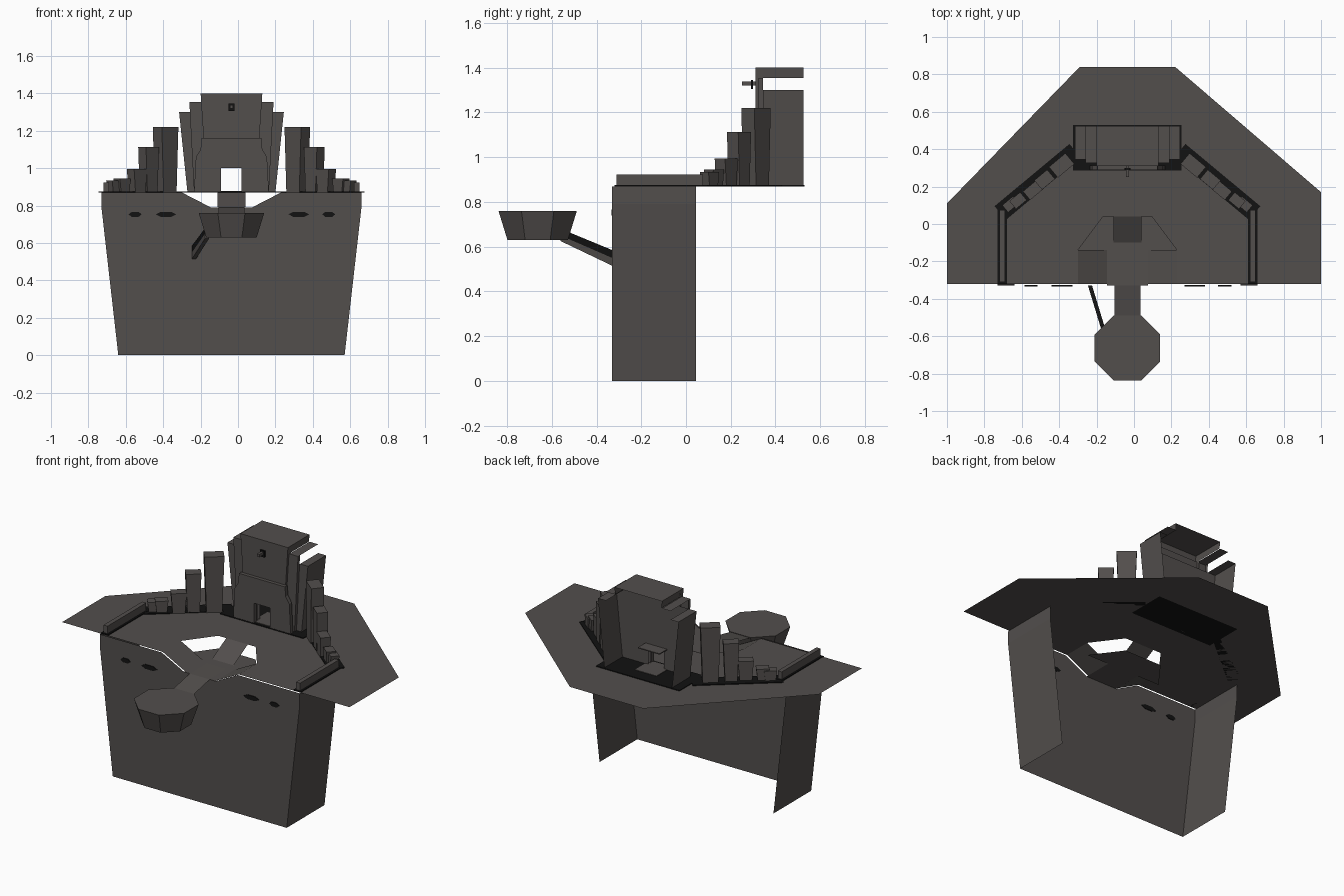
import bpy, bmesh, math
from mathutils import Vector

if "Cube" in bpy.data.objects:
    bpy.data.objects.remove(bpy.data.objects["Cube"])

C = -0.035          # symmetry line of the structure
DECK, PIT = 0.87, 0.79
BACK = 0.525


def material(name, rgb):
    m = bpy.data.materials.new(name)
    m.diffuse_color = (*rgb, 1)
    m.use_nodes = True
    m.node_tree.nodes["Principled BSDF"].inputs["Base Color"].default_value = m.diffuse_color
    return m


STONE = material("dark stone", (0.085, 0.077, 0.073))
BLACK = material("black trim", (0.006, 0.006, 0.006))


def build(name, faces, mat=STONE, solid=False):
    """Mesh from a list of polygons (each a list of points)."""
    bm = bmesh.new()
    for f in faces:
        bm.faces.new([bm.verts.new(p) for p in f])
    bmesh.ops.remove_doubles(bm, verts=bm.verts, dist=1e-5)
    if solid:
        bmesh.ops.recalc_face_normals(bm, faces=bm.faces)
    me = bpy.data.meshes.new(name)
    bm.to_mesh(me)
    bm.free()
    ob = bpy.data.objects.new(name, me)
    bpy.context.collection.objects.link(ob)
    me.materials.append(mat)
    return ob


def loft(name, a, b, mat=STONE):
    """Closed solid between two matching outlines."""
    n = len(a)
    sides = [[a[i], a[(i + 1) % n], b[(i + 1) % n], b[i]] for i in range(n)]
    return build(name, [a[::-1], b] + sides, mat, True)


def box(name, x0, x1, y0, y1, z0, z1, mat=STONE):
    r = [(x0, y0), (x1, y0), (x1, y1), (x0, y1)]
    return loft(name, [(x, y, z0) for x, y in r], [(x, y, z1) for x, y in r], mat)


# deck with a notch for the sunken landing
notch = [(-.265, -.32), (-.265, -.14), (-.13, .04), (.13, .04), (.265, -.14), (.265, -.32)]
outline = [(-1, -.32)] + [(C + u, y) for u, y in notch] + \
          [(1, -.32), (1, .17), (.22, .84), (-.29, .84), (-1, .11)]
build("deck", [[(x, y, DECK) for x, y in outline]])

# sunken landing floor and its three ramps
floor = [(-.11, -.33), (.11, -.33), (.11, -.14), (.265, -.14), (.13, .04),
         (-.13, .04), (-.265, -.14), (-.11, -.14)]
build("landing_floor", [[(C + u, y, PIT) for u, y in floor]])
build("back_ramp", [[(C - .075, -.1, PIT + .002), (C + .075, -.1, PIT + .002),
                     (C + .075, .04, DECK), (C - .075, .04, DECK)]])
for s, side in ((-1, "left"), (1, "right")):
    ramp = [(C + s * .11, -.32, PIT), (C + s * .265, -.32, DECK),
            (C + s * .265, -.14, DECK), (C + s * .11, -.14, PIT)]
    build(side + "_ramp", [ramp[::s]])

# base: front wall and two side walls, open behind
Y0, Y1, TOP, FOOT = -.33, .045, .695, .605
front = [(-FOOT, 0), (FOOT, 0), (TOP, PIT), (TOP, DECK), (.265, DECK), (.11, PIT),
         (-.11, PIT), (-.265, DECK), (-TOP, DECK), (-TOP, PIT)]
walls = [[(C + u, Y0, z) for u, z in front]]
for s in (-1, 1):
    for (u0, z0), (u1, z1) in (((FOOT, 0), (TOP, PIT)), ((TOP, PIT), (TOP, DECK))):
        q = [(C + s * u0, Y0, z0), (C + s * u0, Y1, z0),
             (C + s * u1, Y1, z1), (C + s * u1, Y0, z1)]
        walls.append(q[::s])
build("base_walls", walls)

# dark openings high on the front wall
for i, (x, w) in enumerate(((-.55, .035), (-.385, .055), (.325, .055), (.485, .035))):
    ring = [(x + w * math.cos(k * math.pi / 3), .753 + .016 * math.sin(k * math.pi / 3))
            for k in range(6)]
    loft("wall_opening_%d" % i, [(a, Y0 - .004, z) for a, z in ring],
         [(a, Y0 + .004, z) for a, z in ring], BLACK)


# octagonal hanging platform
def octagon(apothem, z):
    r = apothem / math.cos(math.pi / 8)
    return [(C + r * math.cos((k + .5) * math.pi / 4),
             -.663 + r * math.sin((k + .5) * math.pi / 4), z) for k in range(8)]


loft("platform", octagon(.135, .63), octagon(.175, .76))

# sloping bridge from the platform to the landing
path = [(-.49, .757), (-.33, PIT), (-.16, PIT + .002)]
build("bridge", [[(C - .07, a[0], a[1]), (C + .07, a[0], a[1]),
                  (C + .07, b[0], b[1]), (C - .07, b[0], b[1])]
                 for a, b in zip(path, path[1:])])


# diagonal strut below the platform
def strut(name, wall_z, pod_z, mat):
    def end(x, y, z):
        return [(x - .011, y, z[0]), (x + .011, y, z[0]), (x + .011, y, z[1]), (x - .011, y, z[1])]
    loft(name, end(-.235, -.33, wall_z), end(-.165, -.56, pod_z), mat)


strut("strut_beam", (.515, .55), (.625, .65), STONE)
strut("strut_rail", (.55, .585), (.65, .68), BLACK)

# parapets and stepped pillars, mirrored left and right
steps = [(.625, .105, .075, .05, .935), (.585, .125, .075, .055, .945),
         (.505, .18, .09, .06, .995), (.443, .237, .09, .065, 1.113),
         (.352, .313, .115, .075, 1.22)]
for s, side in ((-1, "left"), (1, "right")):
    x = C + s * .67
    box(side + "_parapet", x - .014, x + .014, -.31, .075, DECK, .923)
    box(side + "_parapet_foot", x - .025, x + .025, -.32, .085, DECK, DECK + .006, BLACK)
    along = Vector((-s * .77, .64, 0))
    across = Vector((s * .64, .77, 0))

    def rect(cx, cy, l, t, z):
        o = Vector((C + s * cx, cy, z))
        return [o + along * l * a / 2 + across * t * b / 2
                for a, b in ((-1, -1), (1, -1), (1, 1), (-1, 1))]
    for i, (cx, cy, l, t, z) in enumerate(steps):
        loft("%s_pillar_%d" % (side, i), rect(cx, cy, l * .78, t, DECK), rect(cx, cy, l, t, z))
    loft(side + "_pillar_foot", rect(.48, .225, .52, .095, DECK),
         rect(.48, .225, .52, .095, DECK + .005), BLACK)

# central tower: three nested tiers, each a front sheet with a doorway
box("tower_foot", C - .29, C + .29, .285, .53, DECK, DECK + .005, BLACK)
DOOR, LINTEL = .055, 1.0


def front_sheet(y, profile):
    """Front polygon from the right-hand outline points, with a door gap."""
    right = [(DOOR, LINTEL), (DOOR, DECK)] + profile
    pts = right + [(-u, z) for u, z in right[::-1]]
    return [(C + u, y, z) for u, z in pts]


tiers = [("outer", .28, .235, 1.3, .345, BACK, .225),
         ("middle", .225, .2, 1.355, .325, .345, .165),
         ("centre", .165, .13, 1.4, .31, .345, 0)]
for name, t, b, z, y, yb, inner in tiers:
    faces = [front_sheet(y, [(b, DECK), (t, z)])]
    for s in (-1, 1):
        side = [(C + s * b, y, DECK), (C + s * b, yb, DECK),
                (C + s * t, yb, z), (C + s * t, y, z)]
        cap = [(C + s * inner, y, z), (C + s * t, y, z),
               (C + s * t, BACK, z), (C + s * inner, BACK, z)]
        faces += [side[::s], cap[::s]]
        if inner == 0:      # roof rim running back
            k = t - .004
            rim = [(C + s * k, .345, 1.355), (C + s * k, BACK, 1.355),
                   (C + s * t, BACK, z), (C + s * t, .345, z)]
            faces.append(rim[::s])
    build("tower_" + name, faces)

# raised door surround
surround = [(.2, DECK), (.19, 1.06), (.165, 1.1), (.16, 1.16)]
loft("door_surround", front_sheet(.288, surround), front_sheet(.312, surround))

# doorway canopy and threshold behind the door
box("door_canopy", C - .075, C + .075, .3, .42, LINTEL, LINTEL + .006)
box("door_threshold", C - .075, C + .075, .3, .45, DECK, DECK + .008)

# small bracket on the tower front
box("bracket_arm", C - .008, C + .008, .25, .312, 1.32, 1.338)
box("bracket_plate", C - .016, C + .016, .29, .3, 1.305, 1.345, BLACK)
